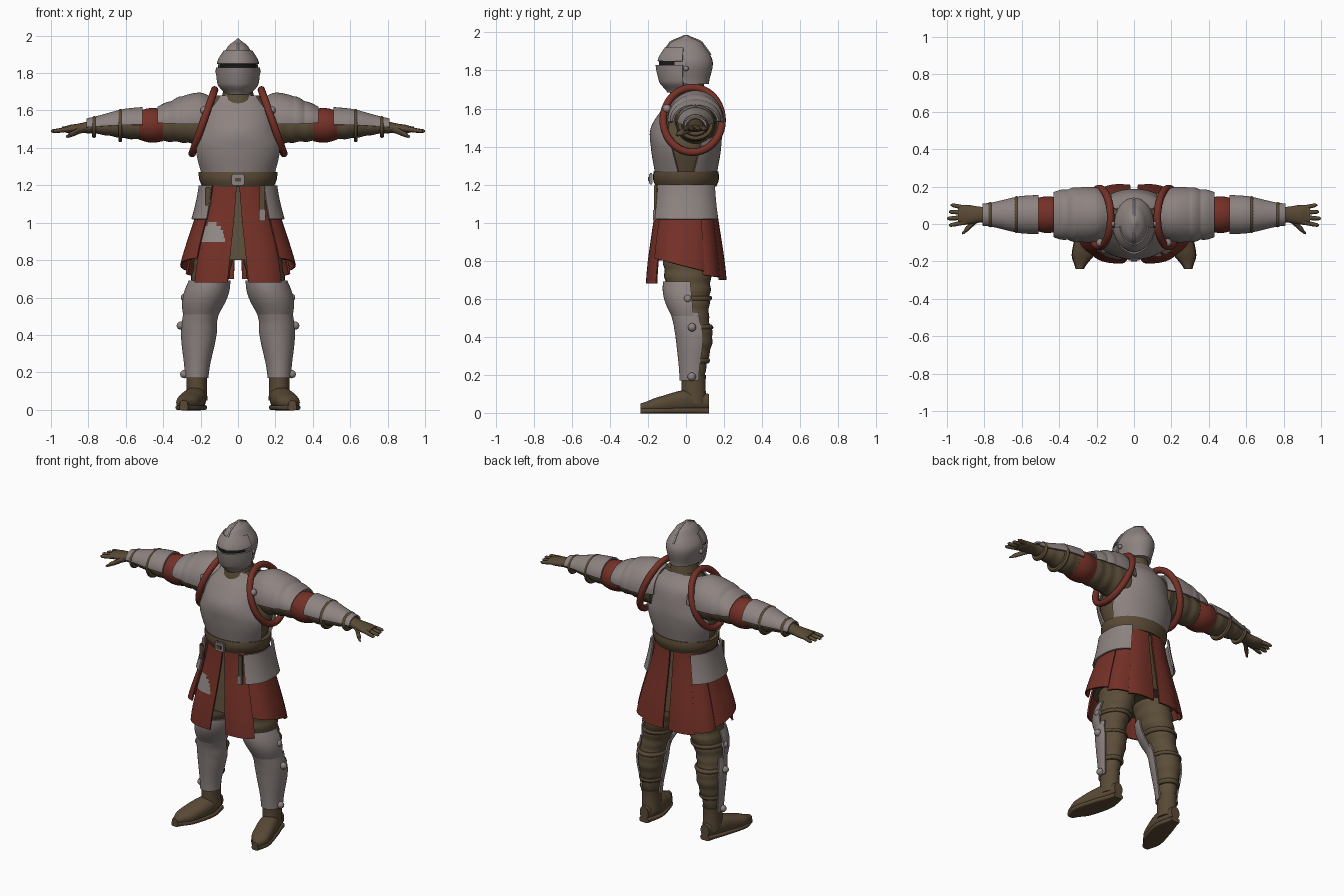
import bpy, bmesh
from math import sin, cos, pi, radians, copysign
from mathutils import Matrix

cube = bpy.data.objects.get("Cube")
if cube:
    bpy.data.objects.remove(cube, do_unlink=True)


def material(name, *rgb):
    mat = bpy.data.materials.new(name)
    mat.use_nodes = True
    mat.diffuse_color = (*rgb, 1)
    mat.node_tree.nodes["Principled BSDF"].inputs["Base Color"].default_value = (*rgb, 1)
    return mat


steel = material("steel", .27, .23, .22)
red = material("red_cloth", .175, .03, .02)
brown = material("brown_cloth", .105, .074, .04)
leather = material("leather", .1, .067, .036)
patch = material("grey_patch", .29, .26, .245)
dark = material("dark_gap", .01, .01, .01)
parts = []


def finish(name, bm, *mats):
    bmesh.ops.recalc_face_normals(bm, faces=bm.faces)
    mesh = bpy.data.meshes.new(name)
    bm.to_mesh(mesh)
    bm.free()
    for mat in mats:
        mesh.materials.append(mat)
    ob = bpy.data.objects.new(name, mesh)
    bpy.context.collection.objects.link(ob)
    parts.append(ob)


def sample(profile, pos):
    """Ring of a profile at a position along its axis, by smooth interpolation."""
    last = len(profile) - 1
    i = 0
    while i < last - 1 and pos > profile[i + 1][0]:
        i += 1
    before, start, end, after = (profile[max(0, min(last, i + k))] for k in (-1, 0, 1, 2))
    t = (pos - start[0]) / (end[0] - start[0])
    return [q + t / 2 * (r - p + t * (2*p - 5*q + 4*r - s + t * (3*(q - r) + s - p)))
            for p, q, r, s in zip(before[1:], start[1:], end[1:], after[1:])]


def loft(name, profile, mat, axis="z", lo=None, hi=None, grow=0, swell=0, span=None, end=None,
         power=2, side=1, ripple=0, tilt=0, pleat=0, rows=20, columns=32, rule=None):
    """Skin a stretch of a profile of (position, centre, centre, radius, radius) rings.
    A span of angles leaves an open plate, which is given thickness."""
    lo = profile[0][0] if lo is None else lo
    hi = profile[-1][0] if hi is None else hi
    bm, grid = bmesh.new(), []
    for k in range(rows + 1):
        t = k / rows
        pos = lo + (hi - lo) * t
        p, q, a, b = sample(profile, pos)
        extra = grow + swell * sin(pi * t)
        first, final = (u + (v - u) * t for u, v in zip(span, end or span)) if span else (0, 360)
        row = []
        for j in range(columns + bool(span)):
            angle = radians(first + (final - first) * j / columns)
            wave = 1 + ripple * sin(pos * 90) + pleat * (1 - t) * sin(pi * j / columns)
            c, s = cos(angle), sin(angle)
            u = (a + extra) * wave * copysign(abs(c) ** (2 / power), c)
            v = (b + extra) * wave * copysign(abs(s) ** (2 / power), s)
            x, y, z = {"x": (pos, p + u, q + v), "y": (p + u, pos, q + v),
                       "z": (p + u, q + v, pos + tilt * (1 - t) * v)}[axis]
            row.append(bm.verts.new((x * side, y, z)))
        grid.append(row)
    for lower, upper in zip(grid, grid[1:]):
        for j in range(columns):
            i = (j + 1) % len(lower)
            bm.faces.new((lower[j], lower[i], upper[i], upper[j]))
    if span:
        bmesh.ops.recalc_face_normals(bm, faces=bm.faces)
        bmesh.ops.solidify(bm, geom=bm.faces[:], thickness=.01)
    else:
        bm.faces.new(grid[0])
        bm.faces.new(grid[-1])
    mats = [mat]
    if rule:
        mats.append(patch)
        for face in bm.faces:
            face.material_index = int(rule(face.calc_center_median()))
    finish(name, bm, *mats)


def rivet(name, x, y, z, radius=.022):
    bm = bmesh.new()
    bmesh.ops.create_uvsphere(bm, u_segments=16, v_segments=10, radius=radius,
                              matrix=Matrix.Translation((x, y, z)))
    finish(name, bm, steel)


def box(name, centre, size, mat):
    bm = bmesh.new()
    bmesh.ops.create_cube(bm, size=1, matrix=Matrix.Translation(centre) @ Matrix.Diagonal((*size, 1)))
    bmesh.ops.bevel(bm, geom=bm.edges[:], offset=min(size) / 4, segments=2, affect="EDGES")
    finish(name, bm, mat)


def tube(name, points, radius, mat, cyclic=False):
    curve = bpy.data.curves.new(name, "CURVE")
    curve.dimensions, curve.bevel_depth = "3D", radius
    spline = curve.splines.new("POLY")
    spline.points.add(len(points) - 1)
    for point, co in zip(spline.points, points):
        point.co = (*co, 1)
    spline.use_cyclic_u = cyclic
    curve.materials.append(mat)
    ob = bpy.data.objects.new(name, curve)
    bpy.context.collection.objects.link(ob)
    bpy.ops.object.select_all(action="DESELECT")
    ob.select_set(True)
    bpy.context.view_layer.objects.active = ob
    bpy.ops.object.convert(target="MESH")
    parts.append(bpy.context.view_layer.objects.active)


# Body profiles; the armour follows them with a little clearance
torso = [(1.2, 0, 0, .18, .15), (1.4, 0, 0, .24, .18), (1.5, 0, 0, .21, .18),
         (1.6, 0, .02, .19, .14), (1.68, 0, .02, .13, .08)]
neck = [(1.6, 0, .01, .11, .11), (1.7, 0, .01, .08, .09), (1.76, 0, .01, .07, .08)]
skull = [(1.73, 0, 0, .085, .12), (1.85, 0, 0, .105, .14), (1.95, 0, 0, .05, .08), (1.985, 0, 0, .004, .004)]
jaw = [(1.69, 0, 0, .06, .09), (1.74, 0, 0, .1, .13), (1.83, 0, 0, .11, .15)]
skirt = [(.7, 0, 0, .3, .21), (1.2, 0, 0, .18, .15)]
shoulder = [(.12, .05, 1.54, .11, .12), (.2, .05, 1.54, .14, .15), (.3, .05, 1.54, .14, .13), (.43, .05, 1.54, .12, .08)]
arm = [(.15, .05, 1.52, .11, .11), (.3, .05, 1.52, .09, .09), (.6, .05, 1.52, .08, .07),
       (.8, .05, 1.51, .04, .03), (.9, .05, 1.5, .05, .02), (.94, .05, 1.5, .04, .01)]
leg = [(.05, .22, .04, .05, .06), (.2, .22, .04, .05, .06), (.4, .21, .05, .08, .09),
       (.5, .2, .03, .08, .09), (.7, .15, .01, .1, .12), (.9, .12, 0, .1, .12)]
foot = [(-.24, .29, .03, .02, .02), (-.16, .27, .04, .06, .04), (0, .23, .06, .06, .06), (.12, .22, .06, .03, .04)]
sole = [(y, x, .012, a, .012) for y, x, z, a, b in foot]

# Torso and belt
loft("padded_body", torso, brown, grow=-.015)
for name, middle in (("breastplate", -90), ("backplate", 90)):
    loft(name, torso, steel, lo=1.25, grow=.005, span=(middle - 76, middle + 76), end=(middle - 45, middle + 45))
loft("collar", neck, brown)
loft("belt", torso, leather, lo=1.19, hi=1.27, grow=.01, swell=.01)
box("buckle", (0, -.185, 1.23), (.07, .02, .06), steel)
box("buckle_hole", (0, -.19, 1.23), (.04, .02, .03), leather)
box("belt_tail", (.13, -.16, 1.12), (.03, .015, .16), leather)
box("belt_tail_tip", (.13, -.165, 1.04), (.035, .015, .06), steel)
box("belt_loop", (-.16, -.145, 1.14), (.03, .02, .1), leather)

# Helmet
loft("helmet_skull", skull, steel)
loft("helmet_visor", jaw, steel, span=(-172, -8), power=1.8)
loft("eye_slit", skull, dark, lo=1.82, hi=1.86, grow=.002, span=(-155, -25))
loft("helmet_brow", skull, steel, lo=1.85, hi=1.92, grow=.01, span=(-172, -8), power=1.9)
rise = [1.88 + .1 * k / 12 for k in range(13)]
tube("helmet_ridge", [(0, -sample(skull, z)[3], z) for z in rise]
     + [(0, sample(skull, z)[3], z) for z in reversed(rise)], .006, steel)

loft("under_tunic", skirt, brown, lo=.8, grow=-.02, power=2.4)


def patch_area(c):
    return c.z > .89 and ((c.x + .14) / .07) ** 2 + ((c.z - .89) / .11) ** 2 < 1


for side, hand in ((1, "left_"), (-1, "right_")):
    # Skirt panels and hip plates
    cloth = dict(side=side, power=2.5, pleat=.04, rows=24, columns=24)
    loft(hand + "front_skirt", skirt, red, lo=.68, span=(-83, -44), end=(-89, -44),
         rule=patch_area if side < 0 else None, **cloth)
    loft(hand + "side_skirt", skirt, red, lo=.77, grow=.01, span=(-47, 22), tilt=-.25, **cloth)
    loft(hand + "rear_side_skirt", skirt, red, lo=.74, span=(20, 57), tilt=-.15, **cloth)
    loft(hand + "rear_skirt", skirt, red, span=(55, 88), **cloth)
    loft(hand + "hip_plate", skirt, steel, lo=1.02, grow=.03, span=(-52, 54), power=2.5, side=side)

    # Sleeve with a red cuff, shoulder plates and forearm plate
    turns = [2 * pi * k / 40 for k in range(40)]
    tube(hand + "armhole_trim", [(side * (.185 - .06 * sin(t)), .035 + .155 * cos(t), 1.54 + .17 * sin(t))
                                 for t in turns], .02, red, cyclic=True)
    limb = dict(axis="x", side=side)
    loft(hand + "sleeve", arm, brown, hi=.83, ripple=.03, rows=60, **limb)
    loft(hand + "red_cuff", arm, red, lo=.4, hi=.53, swell=.012, **limb)
    loft(hand + "pauldron", shoulder, steel, hi=.3, grow=.005, span=(-5, 185), **limb)
    for name, lo in (("upper_lame", .28), ("lower_lame", .35)):
        loft(hand + name, shoulder, steel, lo=lo, hi=lo + .08, swell=.008, span=(-5, 185), **limb)
    loft(hand + "bracer", arm, steel, lo=.51, hi=.81, grow=.02, span=(2, 178), **limb)
    for x in (.62, .76):
        loft(hand + "bracer_strap", arm, leather, lo=x, hi=x + .02, grow=.018, swell=.006, **limb)
    rivet(hand + "pauldron_rivet", side * .18, -.1, 1.6)
    rivet(hand + "visor_pivot", side * .108, 0, 1.81, .014)

    # Gloved hand
    loft(hand + "palm", arm, leather, lo=.79, grow=.003, **limb)
    for k in range(4):
        root, tip, reach = .01 + k * .025, k * .035 - .005, 1 - .01 * abs(k - 1)
        loft(hand + "finger", [(.9, root, 1.5, .014, .014), (reach - .01, tip, 1.49, .01, .01),
                               (reach, tip, 1.49, .004, .004)], leather, columns=12, **limb)
    loft(hand + "thumb", [(.83, .03, 1.5, .02, .02), (.9, -.03, 1.47, .016, .014),
                          (.92, -.05, 1.46, .005, .005)], leather, columns=12, **limb)

    # Leg, knee and shin armour
    loft(hand + "trouser_leg", leg, brown, side=side, ripple=.03, rows=60)
    loft(hand + "knee_cop", leg, steel, lo=.5, hi=.69, grow=.012, swell=.018, span=(-175, 5), side=side)
    loft(hand + "greave", leg, steel, lo=.17, hi=.53, grow=.015, span=(-182, 22), side=side)
    for z in (.26, .44, .59):
        loft(hand + "leg_strap", leg, leather, lo=z, hi=z + .025, grow=.006, swell=.006, side=side)
    for z in (.19, .45, .6):
        x, y, a, b = sample(leg, z)
        rivet(hand + "leg_rivet", side * (x + a + .018), y - .01, z)

    # Boot
    loft(hand + "boot_shaft", leg, leather, hi=.2, grow=.006, side=side)
    loft(hand + "boot", foot, leather, "y", power=2.3, side=side)
    loft(hand + "boot_sole", sole, leather, "y", grow=.003, power=4, side=side)

# Smooth shading with crisp plate edges
bpy.ops.object.select_all(action="DESELECT")
for ob in parts:
    ob.select_set(True)
bpy.context.view_layer.objects.active = parts[0]
bpy.ops.object.shade_smooth_by_angle(angle=radians(40))
